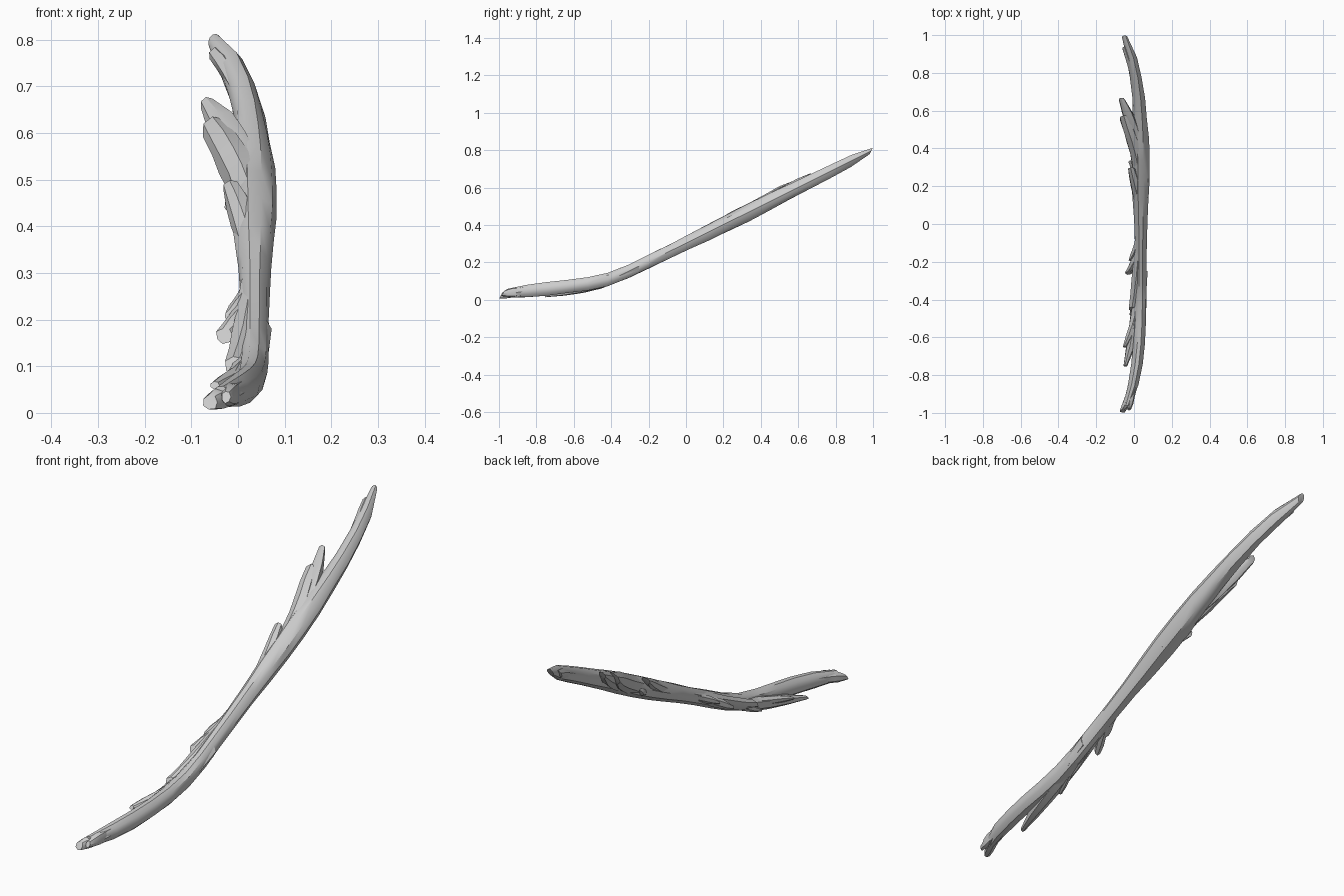
import bpy
import bmesh
import math
import random
from mathutils import Vector

random.seed(4)
if "Cube" in bpy.data.objects:
    bpy.data.objects.remove(bpy.data.objects["Cube"])


def swelling(y):
    """Thicker zone above the middle of the stem."""
    return math.exp(-(4 * (y - 0.3)) ** 2)


def stem_centre(y):
    """Bowed sideways, with a soft bend where the low end flattens out."""
    flat = 0.13 + 0.1 * y
    steep = 0.3 + 0.5 * y
    height = (flat + steep + math.hypot(flat - steep, 0.04)) / 2
    return Vector((0.036 - 0.09 * abs(y) ** 5, y, height))


def loft(name, sections, sides, knots):
    """Skin gnarled oval sections, each given as (centre, half width, half height)."""
    bm = bmesh.new()
    grain = [random.uniform(-knots, knots) for _ in range(sides)]
    rings = []
    for centre, wide, tall in sections:
        ring = []
        for i in range(sides):
            angle = math.tau * i / sides
            bulge = 1.03 + grain[i] + random.uniform(-knots, knots)
            offset = Vector((wide * math.cos(angle), 0, tall * math.sin(angle)))
            ring.append(bm.verts.new(centre + offset * bulge))
        rings.append(ring)

    # Break the tip off at a slant
    for vert in rings[-1]:
        vert.co.y += (vert.co.z - sections[-1][0].z) / 2

    for lower, upper in zip(rings, rings[1:]):
        for i in range(sides):
            j = (i + 1) % sides
            bm.faces.new((lower[i], lower[j], upper[j], upper[i]))
    bm.faces.new(rings[0])
    bm.faces.new(rings[-1])
    bmesh.ops.recalc_face_normals(bm, faces=bm.faces)

    mesh = bpy.data.meshes.new(name)
    bm.to_mesh(mesh)
    bm.free()
    obj = bpy.data.objects.new(name, mesh)
    bpy.context.collection.objects.link(obj)
    bpy.ops.object.select_all(action="DESELECT")
    obj.select_set(True)
    bpy.context.view_layer.objects.active = obj
    bpy.ops.object.shade_smooth_by_angle(angle=math.radians(35))


def stem(name, low, high, steps):
    sections = []
    for n in range(steps + 1):
        y = low + (high - low) * n / steps
        taper = 1 - 0.6 * abs(y) ** 12
        wide = 0.031 + 0.018 * swelling(y)
        tall = 0.036 + 0.013 * swelling(y)
        sections.append((stem_centre(y), wide * taper, tall * taper))
    loft(name, sections, sides=10, knots=0.05)


def offshoot(name, root, tip, lean, lift, wide, tall, blunt=0.4, steps=5):
    """Limb that leaves the stem at y = root and peels away until y = tip."""
    sections = []
    for n in range(steps + 1):
        t = n / steps
        centre = stem_centre(root + (tip - root) * t)
        centre += Vector((lean, 0, lift)) * t ** 1.5
        taper = 1 - (1 - blunt) * t ** 4
        sections.append((centre, wide * taper, tall * taper))
    loft(name, sections, sides=7, knots=0.08)


# Long curved main stem
stem("main_stem", low=-0.96, high=0.99, steps=18)

# Ragged bark beside the high tip
offshoot("tip_bark", root=0.7, tip=0.93, lean=-0.02, lift=0, wide=0.025, tall=0.025, blunt=0.7)

# Split prongs at the low end
offshoot("outer_prong", root=-0.85, tip=-0.99, lean=-0.01, lift=-0.01, wide=0.025, tall=0.025, blunt=0.6)
offshoot("inner_prong", root=-0.85, tip=-0.98, lean=0.02, lift=0, wide=0.02, tall=0.025, blunt=0.5)

# Splintered fork beside the low end
offshoot("fork_bark", root=-0.05, tip=-0.45, lean=-0.04, lift=0, wide=0.03, tall=0.03, blunt=0.7)
offshoot("lower_fork", root=-0.25, tip=-0.75, lean=-0.06, lift=-0.035, wide=0.033, tall=0.03, blunt=0.3)
offshoot("fork_splinter", root=-0.35, tip=-0.65, lean=-0.075, lift=-0.01, wide=0.025, tall=0.02)

# Broken side branch near the high end, with a torn flap under it
offshoot("upper_branch", root=0.3, tip=0.66, lean=-0.09, lift=0.03, wide=0.04, tall=0.04)
offshoot("branch_flap", root=0.25, tip=0.56, lean=-0.08, lift=0.025, wide=0.04, tall=0.045, blunt=0.7)

# Snapped twigs and bark lumps along the right side
offshoot("bark_lump", root=0.05, tip=0.29, lean=-0.05, lift=0.035, wide=0.03, tall=0.03, blunt=0.6)
offshoot("middle_twig", root=0.2, tip=0.33, lean=-0.05, lift=-0.02, wide=0.025, tall=0.025, blunt=0.6)
offshoot("lower_twig", root=-0.1, tip=-0.26, lean=-0.065, lift=-0.01, wide=0.025, tall=0.025, blunt=0.7)
offshoot("short_twig", root=-0.05, tip=-0.19, lean=-0.05, lift=0, wide=0.025, tall=0.02, blunt=0.6)
offshoot("under_twig", root=-0.3, tip=-0.48, lean=-0.05, lift=-0.03, wide=0.02, tall=0.02)
